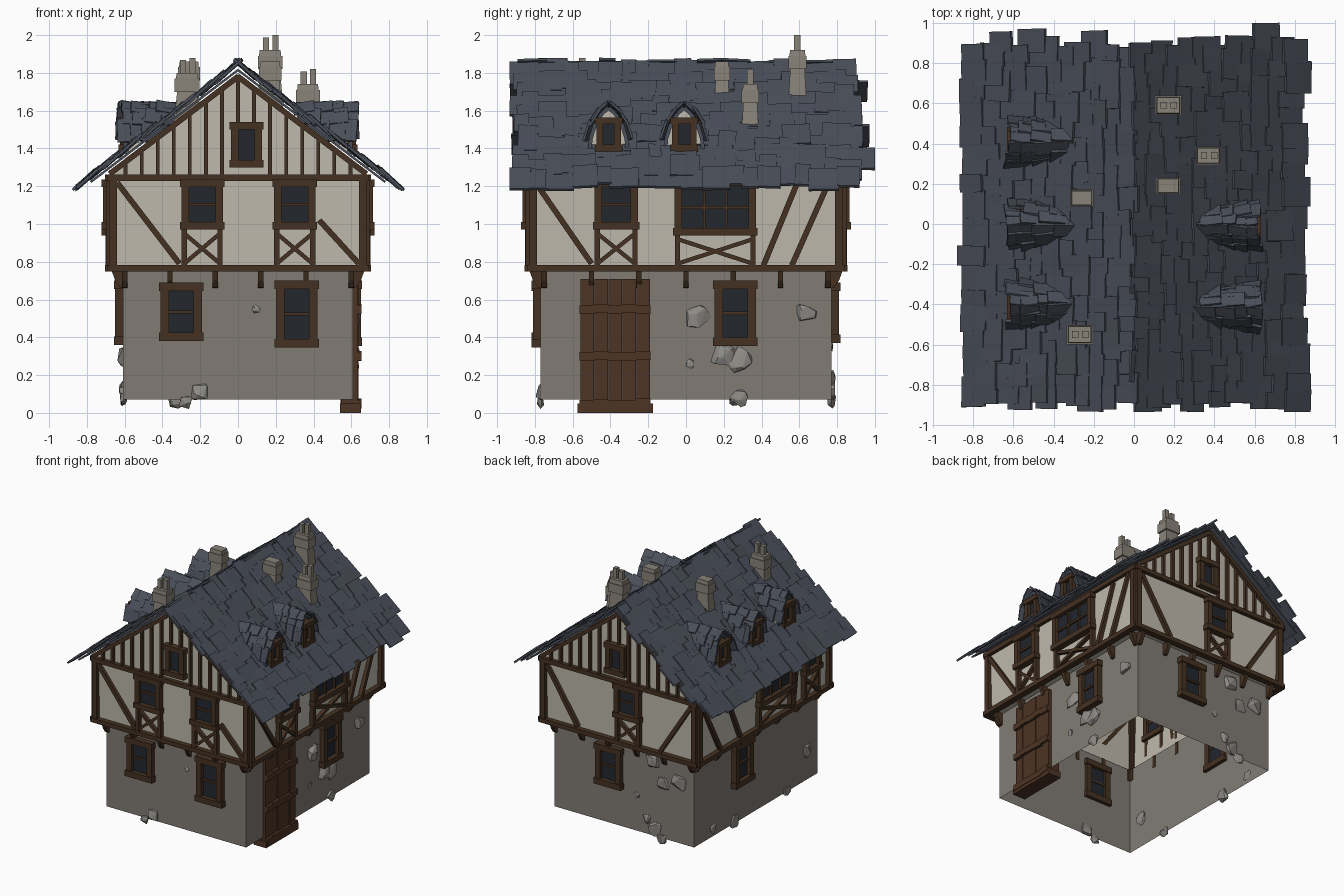
import bpy, bmesh, math, random
from mathutils import Matrix, Vector

if "Cube" in bpy.data.objects:
    bpy.data.objects.remove(bpy.data.objects["Cube"])

random.seed(4)
R = random.uniform
COL = {'slate': (.068, .077, .1), 'plaster': (.52, .49, .42), 'stone': (.22, .2, .175),
       'rock': (.27, .26, .24), 'timber': (.06, .031, .016), 'glass': (.016, .02, .027),
       'door': (.075, .034, .018), 'brick': (.25, .225, .19)}
MATS = {}
for k, c in COL.items():
    MATS[k] = bpy.data.materials.new(k)
    MATS[k].diffuse_color = (*c, 1)
parts = {}


def part(name, mat):
    if name not in parts:
        parts[name] = (bmesh.new(), mat)
    return parts[name][0]


def box(bm, c, size, M=Matrix(), rot=Matrix()):
    m = M @ Matrix.Translation(c) @ rot @ Matrix.Diagonal((*size, 1))
    return bmesh.ops.create_cube(bm, size=1, matrix=m)['verts']


def poly(bm, pts):
    return bm.faces.new([bm.verts.new(p) for p in pts])


def loft(bm, loops):
    rings = [[bm.verts.new(p) for p in l] for l in loops]
    for a, b in zip(rings, rings[1:]):
        for i in range(len(a)):
            j = (i + 1) % len(a)
            bm.faces.new((a[i], a[j], b[j], b[i]))


def rect(x, y, z, cx=0, cy=0):
    return [(cx + sx * x, cy + sy * y, z) for sx, sy in ((-1, -1), (1, -1), (1, 1), (-1, 1))]


# wall frames: local axes are (along wall, outwards, up)
SIDES = {'front': ((1, 0, 0), (0, -1, 0)), 'back': ((1, 0, 0), (0, 1, 0)),
         'right': ((0, 1, 0), (1, 0, 0)), 'left': ((0, 1, 0), (-1, 0, 0))}
LOW = {'front': .77, 'back': .77, 'right': .61, 'left': .61}
UP = {'front': .82, 'back': .82, 'right': .67, 'left': .67}


def frame(side, d):
    u, n = SIDES[side]
    o = Vector(n) * d
    return Matrix(((u[0], n[0], 0, o.x), (u[1], n[1], 0, o.y), (0, 0, 1, 0), (0, 0, 0, 1)))


def beam(M, p, q, w=.03, depth=.035, name='timber_frame', mat='timber', off=.01):
    d = Vector((q[0] - p[0], 0, q[1] - p[1]))
    rot = Matrix.Rotation(-math.atan2(d.z, d.x), 4, 'Y')
    box(part(name, mat), ((p[0] + q[0]) / 2, off, (p[1] + q[1]) / 2), (d.length, depth, w), M, rot)


def window(M, u, z0, z1, w, cols=1, rows=2, t=.045):
    a, b = u - w / 2, u + w / 2
    box(part('window_panes', 'glass'), (u, .005, (z0 + z1) / 2), (w - t, .015, z1 - z0 - t), M)
    k = dict(name='window_frames')
    for x in (a + t / 2, b - t / 2):
        beam(M, (x, z0), (x, z1), t, .06, **k)
    for z in (z0 + t / 2, z1 - t / 2):
        beam(M, (a - .008, z), (b + .008, z), t, .075, **k)
    for i in range(1, cols):
        x = a + t + (w - 2 * t) * i / cols
        beam(M, (x, z0 + t), (x, z1 - t), .014, .035, **k)
    for i in range(1, rows):
        z = z0 + t + (z1 - z0 - 2 * t) * i / rows
        beam(M, (a + t, z), (b - t, z), .016, .035, **k)


# stone ground floor, open below, and jettied plaster storey with gables
loft(part('ground_floor_walls', 'stone'), [rect(.61, .77, .07), rect(.61, .77, .755)])
up = part('upper_walls', 'plaster')
loft(up, [rect(.61, .77, .755), rect(.665, .815, .755), rect(.68, .825, 1.28)])
for y in (-.825, .825):
    poly(up, [(-.68, y, 1.28), (.68, y, 1.28), (0, y, 1.8)])

# horizontal rails, corner posts and jetty brackets on every side
for s in SIDES:
    M, h = frame(s, UP[s]), (.67 if s in ('front', 'back') else .82)
    for z in (.765, 1.245):
        beam(M, (-h - .02, z), (h + .02, z), .034, .05)
    for x in (-h + .01, h - .01):
        beam(M, (x, .76), (x, 1.25), .04, .04)
    L, n = frame(s, LOW[s]), (6 if h < .7 else 7)
    for i in range(n):
        u = -h + .07 + (2 * h - .14) * i / (n - 1)
        prof = [(-.005, .66), (.015, .665), (.04, .7), (.06, .755), (-.005, .755)]
        bm = part('jetty_brackets', 'timber')
        ends = [[L @ Vector((u + k, d, z)) for d, z in prof] for k in (-.014, .014)]
        loft(bm, ends)
        for e in ends:
            poly(bm, e)

# upper windows with studs and crossed braces: side, position, width, columns, bottom
for s, u, w, c, z0 in (('front', -.19, .22, 1, .97), ('front', .3, .22, 1, .97), ('back', -.08, .22, 1, .97),
                       ('right', -.37, .23, 1, .97), ('right', .155, .43, 3, .94),
                       ('left', -.13, .43, 3, .94), ('left', -.58, .2, 1, .97)):
    M, e = frame(s, UP[s] + .005), w / 2 - .015
    window(M, u, z0, 1.235, w, c, 2, .04)
    for k in (-1, 1):
        beam(M, (u + k * e, .77), (u + k * e, z0), .028)
        beam(M, (u - k * e, .79), (u + k * e, z0 - .02), .022, .028)

# long diagonal braces
for s, p, q in (('front', (-.64, 1.22), (-.31, .79)), ('front', (.43, 1.02), (.64, .79)),
                ('back', (.63, 1.21), (.36, .79)), ('back', (-.63, 1.21), (-.36, .79)),
                ('right', (-.79, 1.21), (-.5, .79)), ('right', (.59, 1.22), (.41, .78)),
                ('right', (.76, 1.23), (.56, .78)), ('left', (.78, 1.21), (.55, .79)),
                ('left', (.5, 1.22), (.3, .79)), ('left', (-.42, 1.22), (-.36, .79))):
    beam(frame(s, UP[s] + .003), p, q, .03, .03)

# gable studs, raking timbers and attic windows
for s, wx in (('front', .045), ('back', .02)):
    M = frame(s, .825)
    for i in range(-7, 8):
        x = i * .085
        top = 1.79 - .76 * abs(x)
        if abs(x - wx) < .09:
            beam(M, (x, 1.53), (x, top), .02, .025)
        else:
            beam(M, (x, 1.25), (x, top), .02, .025)
    for k in (-1, 1):
        beam(M, (k * .68, 1.265), (0, 1.78), .03, .035)
    window(M, wx, 1.3, 1.54, .165, 1, 1, .04)

# ground floor windows
for s, u, z0, z1 in (('front', -.3, .38, .69), ('front', .31, .345, .7), ('right', .26, .355, .7),
                     ('back', .12, .37, .69), ('left', .19, .36, .7)):
    window(frame(s, LOW[s]), u, z0, z1, .22)

# plank door with ragged cross bands
D = frame('right', .61)
for i in range(5):
    w = .37 / 5
    box(part('door', 'door'), (-.56 + w * (i + .5), -.02, .355), (w - .003, .09 + R(-.008, .008), .71), D)
    for z in (.05, .3, .55):
        box(part('door_bands', 'door'), (-.56 + w * (i + .5), .03, z + R(-.006, .006)), (w + .006, .03, .045), D)
box(part('door_sill', 'door'), (-.375, -.015, .025), (.4, .11, .05), D)

# field stones showing through the walls: side, along, height, radius
for s, u, z, r in (('front', .1, .55, .027), ('front', -.2, .11, .055), ('front', -.28, .055, .04),
                   ('right', .06, .5, .08), ('right', .2, .3, .075), ('right', .28, .28, .075),
                   ('right', .63, .53, .07), ('right', .02, .26, .028), ('right', .28, .08, .055),
                   ('back', -.25, .66, .07), ('back', -.48, .55, .075), ('back', -.34, .5, .06),
                   ('back', -.11, .35, .028), ('back', -.27, .13, .065), ('back', -.33, .07, .05),
                   ('back', -.2, .19, .045), ('left', .54, .13, .045), ('left', .27, .09, .06),
                   ('left', -.65, .3, .06), ('left', -.39, .08, .045)):
    bm, pts = part('field_stones', 'rock'), []
    m = frame(s, LOW[s]) @ Matrix.Translation((u, 0, z))
    for _ in range(16):
        v = Vector((R(-1, 1), R(-1, 1), R(-1, 1))).normalized() * r
        pts.append(bm.verts.new(m @ Vector((v.x, v.y * .5, v.z))))
    hull = bmesh.ops.convex_hull(bm, input=pts)
    bmesh.ops.delete(bm, geom=list({g for g in hull['geom_interior'] if isinstance(g, bmesh.types.BMVert)}),
                     context='VERTS')

# roof deck and overlapping slates on both slopes
A = math.atan(.76)
for k in (-1, 1):
    S = Matrix.Translation((0, 0, 1.815)) @ Matrix.Diagonal((k, 1, 1, 1)) @ Matrix.Rotation(A, 4, 'Y')
    box(part('roof_deck', 'slate'), (.49, 0, 0), (.98, 1.76, .012), S)
    for row in range(11):
        s, y = .05 + row * .093, -.9 + R(-.03, .02)
        while y < .87:
            w = R(.06, .15)
            tilt = Matrix.Rotation(R(.03, .1), 4, 'Y') @ Matrix.Rotation(R(-.05, .05), 4, 'X') \
                @ Matrix.Rotation(R(-.03, .03), 4, 'Z')
            box(part('roof_slates', 'slate'), (s + R(-.025, .025), y + w / 2, .022 + R(0, .012)),
                (R(.13, .18), w + .01, .015), S, tilt)
            y += w

# dormers: pointed arch front, hood running back into the slope, slates over it
ARCH = [(.1, 1.37), (.095, 1.45), (.07, 1.53), (.035, 1.585), (0, 1.615)]
prof = ARCH + [(-y, z) for y, z in ARCH[-2::-1]]
for s, k, yc in (('right', 1, -.41), ('right', 1, -.01), ('left', -1, -.4), ('left', -1, 0), ('left', -1, .41)):
    bm = part('dormer_walls', 'plaster')
    face = [(k * .58, yc + y, z) for y, z in prof]
    poly(bm, face)
    loft(bm, [face, [(k * min(.58, (1.83 - z) / .76), yc + y, z) for y, z in prof]])
    window(frame(s, .585), yc, 1.385, 1.565, .13, 1, 1, .035)
    for (y0, z0), (y1, z1) in zip(prof, prof[1:]):
        zm, ang = (z0 + z1) / 2, math.atan2(z1 - z0, y1 - y0)
        L = math.hypot(y1 - y0, z1 - z0)
        x, end = .585, max(.34, (1.83 - zm) / .76 - .02)
        beam(frame(s, .585), (yc + y0, z0), (yc + y1, z1), .02, .02, 'dormer_trim', 'slate')
        if zm < 1.42:
            continue
        while x > end:
            rot = Matrix.Rotation(ang, 4, 'X') @ Matrix.Rotation(k * R(.05, .2), 4, 'Y') @ Matrix.Rotation(R(-.1, .1), 4, 'Z')
            n = Vector((0, math.sin(ang), -math.cos(ang))) * -R(.012, .025)
            if n.y * (y0 + y1) < 0:
                n = -n
            box(part('dormer_slates', 'slate'), (k * (x - .01 + R(-.02, .02)), yc + (y0 + y1) / 2 + n.y, zm + abs(n.z)),
                (R(.1, .13), L + R(.015, .045), .013), rot=rot)
            x -= .07

# chimneys: flared shaft, stepped caps, optional pots
for x, y, top, w, d, pots in ((.17, .59, 1.92, .065, .048, 1), (.37, .34, 1.74, .063, .046, 1),
                              (.17, .19, 1.86, .06, .042, 0), (-.26, .13, 1.86, .058, .042, 0),
                              (-.27, -.55, 1.8, .065, .048, 1)):
    bm, base = part('chimneys', 'brick'), 1.78 - .76 * abs(x) - .05
    mid = top - .1
    loft(bm, [rect(a * w, b * d, z, x, y) for a, b, z in
              ((1.1, 1.05, base), (.8, .8, mid), (1, 1, mid), (1, 1, top - .03),
               (.9, .88, top - .03), (.85, .82, top))])
    poly(bm, rect(.85 * w, .82 * d, top, x, y))
    for i in range(2 * pots):
        h = .08 - .012 * i
        box(part('chimney_pots', 'brick'), (x + (.028 if i == 0 else -.022), y, top + h / 2), (.032, .034, h))

# turn the collected parts into objects
for name, (bm, mat) in parts.items():
    bmesh.ops.recalc_face_normals(bm, faces=bm.faces)
    me = bpy.data.meshes.new(name)
    bm.to_mesh(me)
    bm.free()
    me.materials.append(MATS[mat])
    bpy.context.collection.objects.link(bpy.data.objects.new(name, me))

for m in bpy.data.materials:
    if m.users and not m.is_grease_pencil:
        m.use_nodes = True
        m.node_tree.nodes["Principled BSDF"].inputs["Base Color"].default_value = m.diffuse_color
